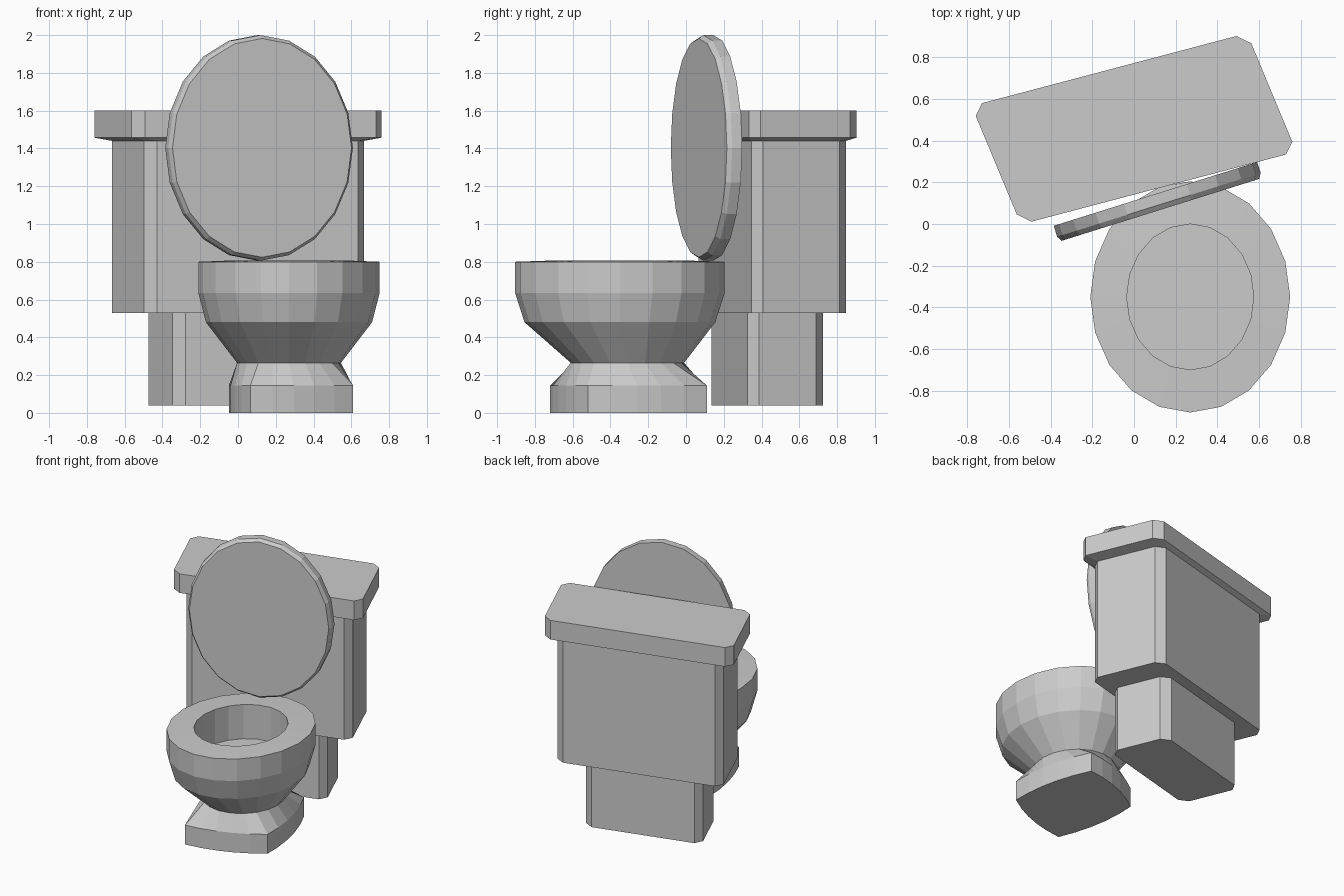
import bpy, bmesh, math
from mathutils import Vector

if "Cube" in bpy.data.objects:
    bpy.data.objects.remove(bpy.data.objects["Cube"], do_unlink=True)

SIDES = 20

ceramic = bpy.data.materials.new("grey_ceramic")
ceramic.use_nodes = True
GREY = (0.6, 0.6, 0.6, 1)
ceramic.diffuse_color = GREY
ceramic.node_tree.nodes["Principled BSDF"].inputs["Base Color"].default_value = GREY


def loft(name, rings):
    """Join equal-length rings of points into a closed solid."""
    bm = bmesh.new()
    loops = [[bm.verts.new(p) for p in ring] for ring in rings]
    for low, high in zip(loops, loops[1:]):
        for i in range(len(low)):
            j = (i + 1) % len(low)
            bm.faces.new((low[i], low[j], high[j], high[i]))
    bm.faces.new(loops[0])
    bm.faces.new(loops[-1])
    bmesh.ops.recalc_face_normals(bm, faces=bm.faces)
    mesh = bpy.data.meshes.new(name)
    bm.to_mesh(mesh)
    bm.free()
    mesh.materials.append(ceramic)
    obj = bpy.data.objects.new(name, mesh)
    bpy.context.collection.objects.link(obj)
    return obj


def oval(cx, cy, z, rx, ry):
    angles = [math.tau * i / SIDES for i in range(SIDES)]
    return [Vector((cx + rx * math.cos(a), cy + ry * math.sin(a), z)) for a in angles]


def cut_slab(cx, cy, z, long, short, cut=0.052):
    """Skewed rectangle with its four corners cut off."""
    u = Vector((0.6615, 0.1745, 0)) * long
    v = Vector((-0.1185, 0.2845, 0)) * short
    c = Vector((cx, cy, z))
    du, dv = u.normalized() * cut, v.normalized() * cut
    ring = []
    for su, sv in ((1, 1), (-1, 1), (-1, -1), (1, -1)):
        corner = c + u * su + v * sv
        pair = [corner - dv * sv, corner - du * su]
        ring += pair if su * sv > 0 else pair[::-1]
    return ring


# Tank pedestal, tank and tank cover
loft("tank_pedestal", [cut_slab(0, 0.43, z, 0.62, 0.70) for z in (0.04, 0.53)])
loft("tank_body", [cut_slab(0, 0.457, z, 0.88, 0.88) for z in (0.53, 1.44)])
loft("tank_cover", [cut_slab(0, 0.457, z, s, s)
                    for s, z in ((0.88, 1.44), (1, 1.457), (1, 1.6))])

# Bowl: outside from the waist to the rim, then down the well
loft("bowl", [
    oval(0.27, -0.31, 0.265, 0.275, 0.30),
    oval(0.27, -0.35, 0.48, 0.44, 0.505),
    oval(0.27, -0.35, 0.635, 0.48, 0.555),
    oval(0.27, -0.35, 0.80, 0.48, 0.555),
    oval(0.27, -0.35, 0.807, 0.305, 0.35),
    oval(0.27, -0.35, 0.55, 0.305, 0.35),
])

# Foot: four corners with gently bulging sides, narrowing to the waist
corners = [Vector(p) for p in ((0.47, 0.11, 0), (-0.045, -0.09, 0),
                               (0.065, -0.72, 0), (0.61, -0.52, 0))]
foot_outline = []
for a, b in zip(corners, corners[1:] + corners[:1]):
    side = b - a
    outward = Vector((side.y, -side.x, 0)).normalized()
    for k in range(5):
        t = k / 5
        foot_outline.append(a + side * t + outward * 0.16 * t * (1 - t))
waist = oval(0.27, -0.31, 0.265, 0.275, 0.30)
waist = waist[3:] + waist[:3]
loft("foot", [foot_outline,
              [p + Vector((0, 0, 0.145)) for p in foot_outline],
              waist])

# Raised seat lid: upright oval disc with a bevelled front edge
turn = math.radians(17.4)
across = Vector((math.cos(turn), math.sin(turn), 0))
back = Vector((-math.sin(turn), math.cos(turn), 0))
front_centre = Vector((0.127, 0.068, 1.403))
lid_rings = []
for scale, depth in ((0.97, 0), (1, 0.025), (1, 0.08)):
    lid_rings.append([front_centre + back * depth + across * p.x + Vector((0, 0, p.y))
                      for p in oval(0, 0, 0, 0.512 * scale, 0.597 * scale)])
loft("seat_lid", lid_rings)
